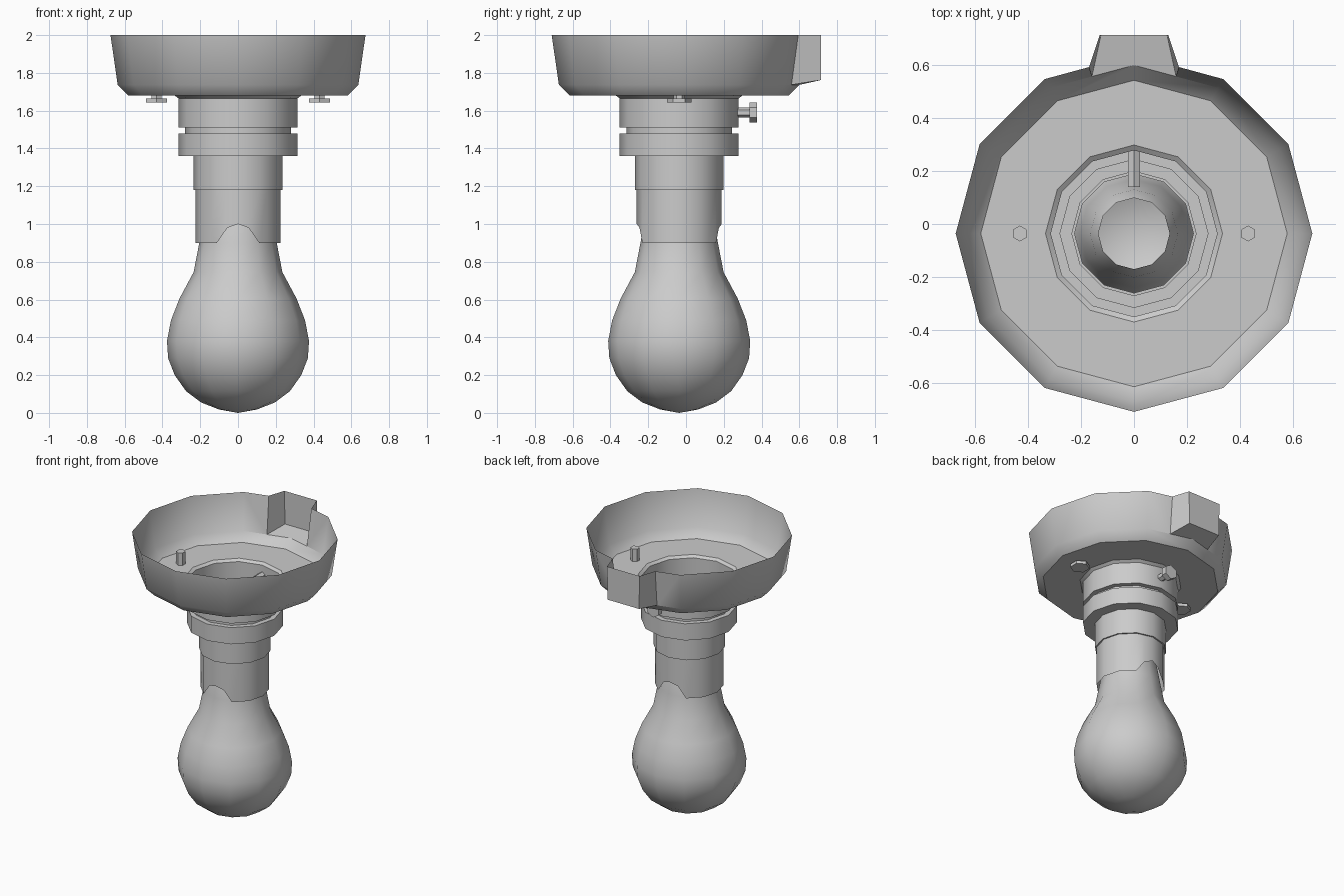
import bpy, bmesh
from math import sin, cos, pi, radians
from mathutils import Matrix

if "Cube" in bpy.data.objects:
    bpy.data.objects.remove(bpy.data.objects["Cube"])

CY = -0.036   # y of the lamp's main axis
SIDES = 12


def finish(name, bm, angle=40):
    bmesh.ops.recalc_face_normals(bm, faces=bm.faces[:])
    me = bpy.data.meshes.new(name)
    bm.to_mesh(me)
    bm.free()
    ob = bpy.data.objects.new(name, me)
    bpy.context.collection.objects.link(ob)
    bpy.ops.object.select_all(action='DESELECT')
    ob.select_set(True)
    bpy.context.view_layer.objects.active = ob
    bpy.ops.object.shade_smooth_by_angle(angle=radians(angle))
    return ob


def lathe(profile):
    """Open shell turned around the main axis; returns bmesh and its rings."""
    bm = bmesh.new()
    rings = []
    for r, z in profile:
        if r == 0:
            rings.append([bm.verts.new((0, CY, z))] * SIDES)
        else:
            rings.append([bm.verts.new((r * cos(2 * pi * i / SIDES),
                                        CY + r * sin(2 * pi * i / SIDES), z))
                          for i in range(SIDES)])
    for a, b in zip(rings, rings[1:]):
        for i in range(SIDES):
            j = (i + 1) % SIDES
            bm.faces.new(dict.fromkeys((a[i], a[j], b[j], b[i])))
    return bm, rings


def hex_stack(bm, matrix, parts):
    """Hexagonal prisms (radius, start, end) along the matrix's z axis."""
    for r, z0, z1 in parts:
        bmesh.ops.create_cone(
            bm, cap_ends=True, segments=6, radius1=r, radius2=r, depth=z1 - z0,
            matrix=matrix @ Matrix.Translation((0, 0, (z0 + z1) / 2)))


# Canopy: open dish with a hole in its floor
bm, rings = lathe([(0.675, 2.0), (0.637, 1.737), (0.58, 1.68), (0.335, 1.68)])
top, mid = rings[0], rings[1]

# Spout at the back replaces the two rear wall panels
old = [f for f in bm.faces if top[3] in f.verts]
bmesh.ops.delete(bm, geom=old, context='FACES_ONLY')
corners = []
for s, k in ((1, 2), (-1, 4)):
    p = bm.verts.new((s * 0.17, 0.594, 2.0))
    q = bm.verts.new((mid[k].co + mid[3].co) / 2)
    e = bm.verts.new((s * 0.13, 0.715, 2.0))
    f = bm.verts.new((s * 0.125, 0.715, 1.762))
    bm.faces.new((top[k], p, q, mid[k]))
    bm.faces.new((p, e, f, q))
    corners.append((e, f, q))
(e1, f1, q1), (e2, f2, q2) = corners
bm.faces.new((e1, e2, f2, f1))
bm.faces.new((f1, f2, q2, mid[3], q1))
bmesh.ops.delete(bm, geom=[top[3]], context='VERTS')
finish("canopy", bm)

# Socket: collar, groove, ring and sleeve
bm, _ = lathe([(0.335, 1.68), (0.315, 1.665), (0.315, 1.51), (0.28, 1.51),
               (0.28, 1.48), (0.315, 1.48), (0.315, 1.36), (0.235, 1.36),
               (0.235, 1.18), (0.225, 1.18)])
finish("socket", bm)

# Lower sleeve with pointed notches front and back
bm = bmesh.new()
columns = []
for i in range(24):
    r = 0.225 * (1 if i % 2 == 0 else cos(pi / 12))
    a = pi * i / 12
    d = abs(i % 12 - 6)
    z = {0: 1.0, 1: 0.98}.get(d, 0.9)
    columns.append([bm.verts.new((r * cos(a), CY + r * sin(a), h))
                    for h in (z, 1.18)])
for a, b in zip(columns, columns[1:] + columns[:1]):
    bm.faces.new((a[0], b[0], b[1], a[1]))
finish("lower_sleeve", bm)

# Bulb, open at the hidden neck end
bm, _ = lathe([(0, 0.0), (0.1, 0.018), (0.195, 0.055), (0.275, 0.115),
               (0.335, 0.2), (0.37, 0.29), (0.376, 0.38), (0.355, 0.49),
               (0.31, 0.605), (0.235, 0.745), (0.205, 0.9), (0.166, 1.12),
               (0.135, 1.18)])
finish("bulb", bm)

# Mounting screws
for s, side in ((-1, "left"), (1, "right")):
    bm = bmesh.new()
    hex_stack(bm, Matrix.Translation((s * 0.432, CY, 0)),
              [(0.064, 1.643, 1.664), (0.03, 1.664, 1.77)])
    finish(side + "_screw", bm)

# Switch key at the back of the collar
bm = bmesh.new()
hex_stack(bm, Matrix.Translation((0, 0, 1.59)) @ Matrix.Rotation(-pi / 2, 4, 'X'),
          [(0.027, 0.14, 0.337), (0.052, 0.337, 0.377)])
finish("switch_key", bm)
